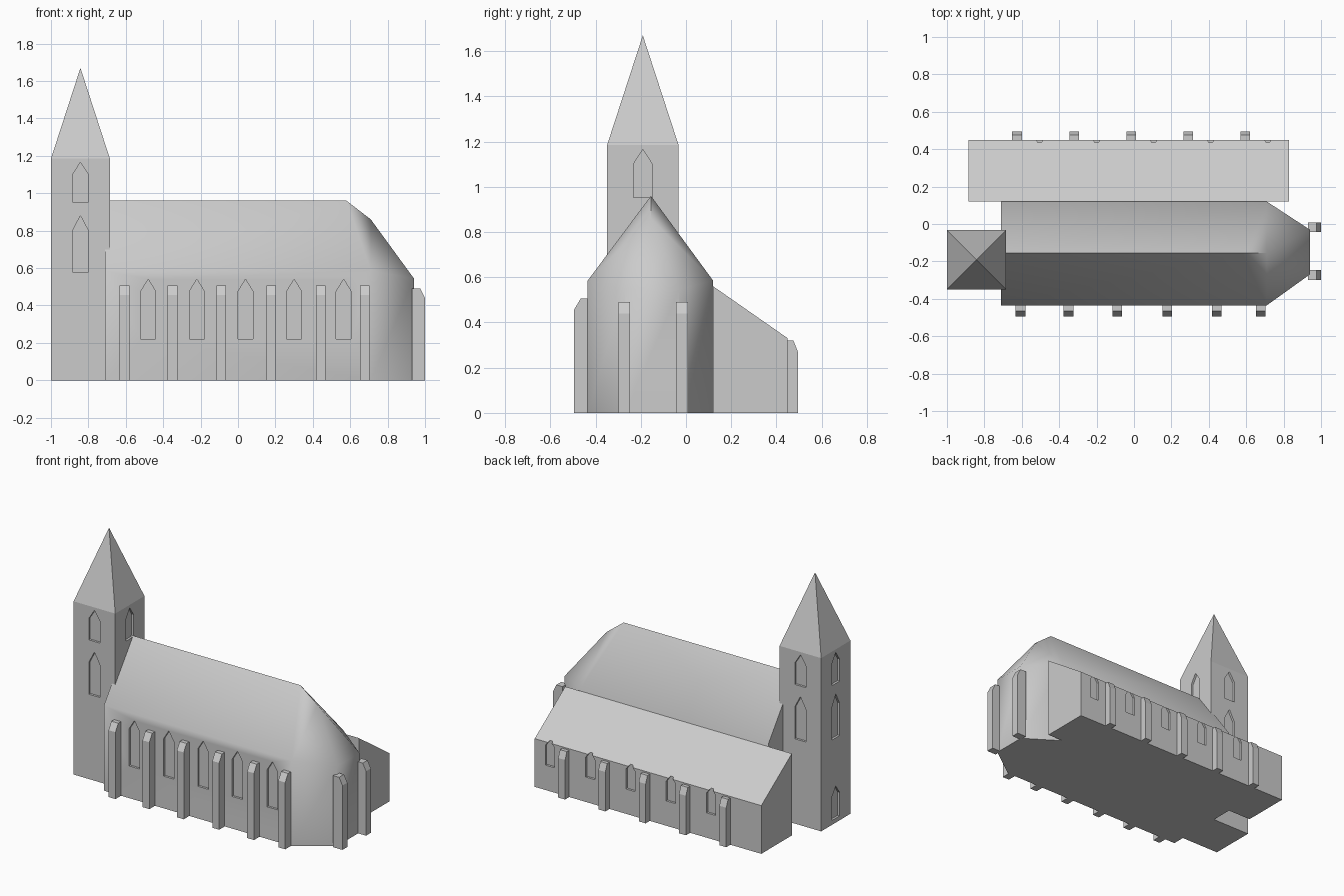
import bpy, bmesh, math
from mathutils import Vector

if "Cube" in bpy.data.objects:
    bpy.data.objects.remove(bpy.data.objects["Cube"])

stone = bpy.data.materials.new("grey stone")
stone.diffuse_color = (0.6, 0.6, 0.6, 1)
stone.use_nodes = True
stone.node_tree.nodes["Principled BSDF"].inputs["Base Color"].default_value = stone.diffuse_color


def make(name, bm, angle=None):
    bmesh.ops.recalc_face_normals(bm, faces=bm.faces)
    me = bpy.data.meshes.new(name)
    bm.to_mesh(me)
    bm.free()
    me.materials.append(stone)
    ob = bpy.data.objects.new(name, me)
    bpy.context.collection.objects.link(ob)
    return ob


def prism(bm, profile, offset):
    """Extrude a closed 3D profile by an offset."""
    a = [bm.verts.new(p) for p in profile]
    b = [bm.verts.new(Vector(p) + Vector(offset)) for p in profile]
    bm.faces.new(a)
    bm.faces.new(b[::-1])
    for i in range(len(a)):
        j = (i + 1) % len(a)
        bm.faces.new((a[i], a[j], b[j], b[i]))


def cut_windows(ob, windows, depth=0.015):
    """Recess pointed windows: (x, y, outward normal, half width, sill, spring, peak)."""
    bm = bmesh.new()
    for x, y, n, h, z0, z1, z2 in windows:
        n = Vector(n)
        t = Vector((-n.y, n.x, 0))
        base = Vector((x, y, 0)) - n * depth
        pts = [(-h, z0), (h, z0), (h, z1), (0.22 * h, z2), (-0.22 * h, z2), (-h, z1)]
        if h > 0.036:
            pts[3:5] = [(0, z2)]
        prism(bm, [base + t * u + Vector((0, 0, z)) for u, z in pts], n * (depth + 0.03))
    cutter = make("window_cutter", bm)
    cutter.hide_render = True
    mod = ob.modifiers.new("windows", 'BOOLEAN')
    mod.operation = 'DIFFERENCE'
    mod.solver = 'EXACT'
    mod.object = cutter
    bpy.context.view_layer.objects.active = ob
    bpy.ops.object.modifier_apply(modifier=mod.name)
    bpy.data.objects.remove(cutter)


def smooth(ob, degrees):
    bpy.ops.object.select_all(action='DESELECT')
    ob.select_set(True)
    bpy.context.view_layer.objects.active = ob
    bpy.ops.object.shade_smooth_by_angle(angle=math.radians(degrees))


# Nave with faceted apse and hipped roof end
outline = [(-0.71, -0.435, 0.585), (0.71, -0.435, 0.585), (0.94, -0.27, 0.545),
           (0.94, -0.03, 0.545), (0.71, 0.12, 0.585), (-0.71, 0.12, 0.585)]
bm = bmesh.new()
low = [bm.verts.new((x, y, 0)) for x, y, z in outline]
eave = [bm.verts.new(p) for p in outline]
west, ridge, hip = [bm.verts.new((x, -0.155, z)) for x, z in
                    ((-0.71, 0.96), (0.58, 0.96), (0.71, 0.86))]
bm.faces.new(low)
for i in range(5):
    bm.faces.new((low[i], low[i + 1], eave[i + 1], eave[i]))
bm.faces.new((low[5], low[0], eave[0], west, eave[5]))
bm.faces.new((eave[0], eave[1], ridge, west))
bm.faces.new((eave[4], eave[5], west, ridge))
bm.faces.new((eave[1], hip, ridge))
bm.faces.new((hip, eave[4], ridge))
for i in (1, 2, 3):
    bm.faces.new((eave[i], eave[i + 1], hip))
nave = make("nave", bm)
cut_windows(nave, [(x, -0.435, (0, -1, 0), 0.04, 0.22, 0.475, 0.54)
                   for x in (-0.48, -0.22, 0.04, 0.30, 0.565)])
smooth(nave, 40)

# Side aisle with lean-to roof
bm = bmesh.new()
prism(bm, [(-0.885, y, z) for y, z in ((0.12, 0), (0.45, 0), (0.45, 0.33), (0.12, 0.56))],
      (1.715, 0, 0))
aisle = make("side_aisle", bm)
cut_windows(aisle, [(x, 0.45, (0, 1, 0), 0.035, 0.17, 0.305, 0.343)
                    for x in (-0.505, -0.2, 0.105, 0.41, 0.715)])

# Tower with pyramid spire
bm = bmesh.new()
cx, cy, hw, hd = -0.8425, -0.191, 0.1575, 0.158
corners = [(cx - hw, cy - hd), (cx + hw, cy - hd), (cx + hw, cy + hd), (cx - hw, cy + hd)]
low = [bm.verts.new((x, y, 0)) for x, y in corners]
top = [bm.verts.new((x, y, 1.185)) for x, y in corners]
apex = bm.verts.new((cx, cy, 1.67))
bm.faces.new(low)
for i in range(4):
    j = (i + 1) % 4
    bm.faces.new((low[i], low[j], top[j], top[i]))
    bm.faces.new((top[i], top[j], apex))
tower = make("tower", bm)
upper, middle, door = (0.952, 1.10, 1.165), (0.58, 0.80, 0.88), (0.03, 0.19, 0.25)
wins = []
for n, levels in (((0, -1, 0), (upper, middle)), ((0, 1, 0), (upper, middle)),
                  ((1, 0, 0), (upper,)), ((-1, 0, 0), (upper, middle, door))):
    for lv in levels:
        wins.append((cx + n[0] * hw, cy + n[1] * hd, n, 0.042) + lv)
cut_windows(tower, wins)


# Buttresses: inner point on the wall, outward normal, height, reach
def buttress(name, x, y, n, height, reach, flat):
    n = Vector(n)
    t = Vector((-n.y, n.x, 0)) * 0.026
    base = Vector((x, y, 0)) - t
    pts = [(-0.01, 0), (reach, 0), (reach, height - 0.05), (flat, height), (-0.01, height)]
    bm = bmesh.new()
    prism(bm, [base + n * u + Vector((0, 0, z)) for u, z in pts], t * 2)
    make(name, bm)


for x in (-0.607, -0.35, -0.09, 0.178, 0.442, 0.678):
    buttress("front_buttress", x, -0.435, (0, -1, 0), 0.507, 0.06, 0.03)
for y in (-0.273, -0.018):
    buttress("apse_buttress", 0.94, y, (1, 0, 0), 0.49, 0.06, 0.035)
for x in (-0.625, -0.32, -0.015, 0.29, 0.595):
    buttress("aisle_buttress", x, 0.45, (0, 1, 0), 0.32, 0.045, 0.025)
